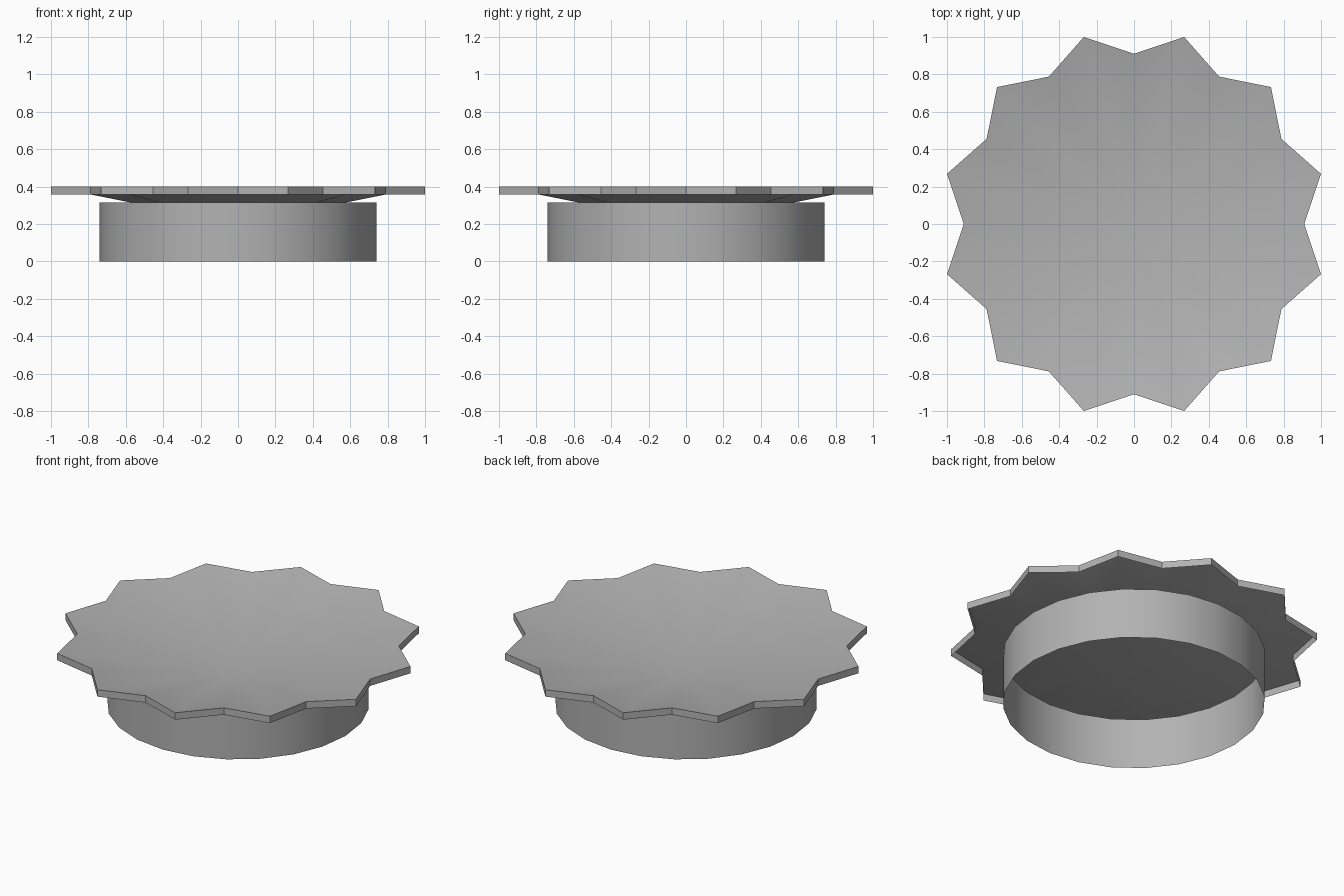
import bpy, bmesh, math

if "Cube" in bpy.data.objects:
    bpy.data.objects.remove(bpy.data.objects["Cube"])

grey = bpy.data.materials.new("plain grey")
grey.diffuse_color = (0.45, 0.45, 0.45, 1)
grey.use_nodes = True
grey.node_tree.nodes["Principled BSDF"].inputs["Base Color"].default_value = grey.diffuse_color

POINTS = 12
TIP = 1 / math.cos(math.radians(15))   # tip radius so the width is 2
VALLEY = 0.91


def finish(bm, name, angle):
    mesh = bpy.data.meshes.new(name)
    bm.to_mesh(mesh)
    bm.free()
    mesh.materials.append(grey)
    ob = bpy.data.objects.new(name, mesh)
    bpy.context.collection.objects.link(ob)
    bpy.ops.object.select_all(action='DESELECT')
    ob.select_set(True)
    bpy.context.view_layer.objects.active = ob
    bpy.ops.object.shade_smooth_by_angle(angle=math.radians(angle))
    return ob


def star_loop(bm, z):
    loop = []
    for i in range(POINTS * 2):
        a = math.pi * i / POINTS
        r = TIP if i % 2 else VALLEY
        loop.append(bm.verts.new((r * math.cos(a), r * math.sin(a), z)))
    return loop


def bridge(bm, a, b):
    n = len(a)
    for i in range(n):
        j = (i + 1) % n
        bm.faces.new((a[i], a[j], b[j], b[i]))


# Star-edged dish: thin sheet sinking to the centre, with a hanging skirt
bm = bmesh.new()
low, high = star_loop(bm, 0.357), star_loop(bm, 0.40)
bridge(bm, low, high)
centre = bm.verts.new((0, 0, 0.2))
for i in range(len(high)):
    bm.faces.new((high[i], high[(i + 1) % len(high)], centre))
finish(bm, "star_dish", 30)

# Thin-walled round base ring, open at both ends
bm = bmesh.new()
SEG, R = 24, 0.74
rings = []
for z in (0.0, 0.315):
    rings.append([bm.verts.new((R * math.cos(2 * math.pi * i / SEG),
                                R * math.sin(2 * math.pi * i / SEG), z))
                  for i in range(SEG)])
bridge(bm, rings[0], rings[1])
finish(bm, "round_base", 30)
